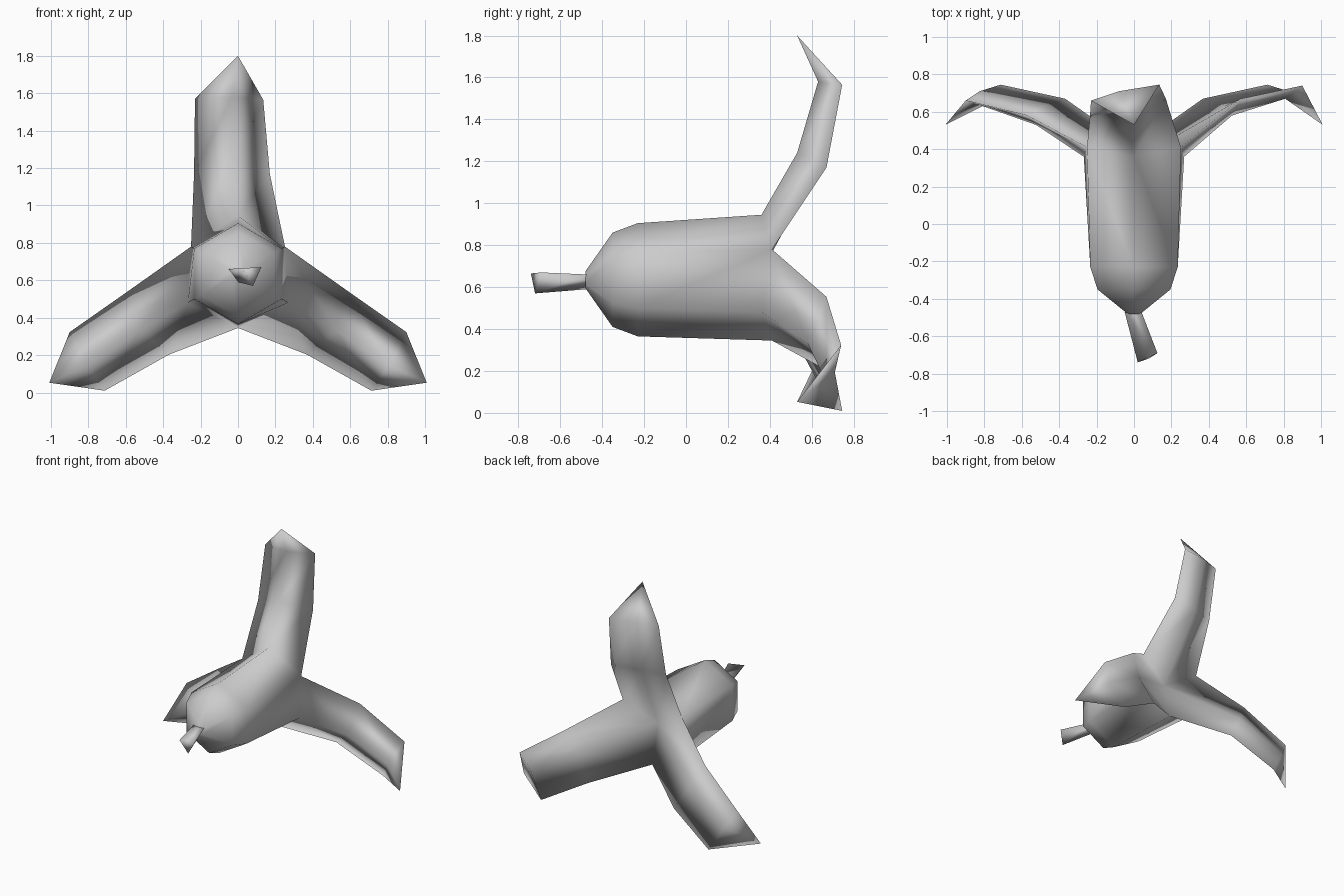
import bpy, bmesh, math
from mathutils import Vector

cube = bpy.data.objects.get("Cube")
if cube:
    bpy.data.objects.remove(cube, do_unlink=True)

AXIS_Z = 0.635

mat = bpy.data.materials.new("soft_grey")
mat.use_nodes = True
grey = (0.6, 0.6, 0.6, 1)
mat.diffuse_color = grey
mat.node_tree.nodes["Principled BSDF"].inputs["Base Color"].default_value = grey


def finish(bm, name):
    bmesh.ops.recalc_face_normals(bm, faces=bm.faces)
    mesh = bpy.data.meshes.new(name)
    bm.to_mesh(mesh)
    bm.free()
    mesh.materials.append(mat)
    for poly in mesh.polygons:
        poly.use_smooth = True
    obj = bpy.data.objects.new(name, mesh)
    bpy.context.collection.objects.link(obj)
    return obj


def polar(angle, side, radius, y):
    """Point from an outward direction, a sideways offset and a depth."""
    a = math.radians(angle)
    return Vector((radius * math.cos(a) + side * math.sin(a), y,
                   AXIS_Z + radius * math.sin(a) - side * math.cos(a)))


def bridge(bm, first, second):
    """Skin two closed rings of points, dropping repeated corners."""
    n = len(first)
    for i in range(n):
        j = (i + 1) % n
        corners = []
        for v in (first[i], first[j], second[j], second[i]):
            if v not in corners:
                corners.append(v)
        bm.faces.new(corners)


# Hexagonal body with a closed nose at the front
bm = bmesh.new()
rows = []
for y, radius in ((-0.48, 0.04), (-0.35, 0.225), (-0.23, 0.27)):
    rows.append([bm.verts.new(polar(90 + 60 * k, 0, radius, y)) for k in range(6)])
rim = []
for k in range(6):
    radius, y = (0.31, 0.36) if k % 2 == 0 else (0.29, 0.41)
    rim.append(bm.verts.new(polar(90 + 60 * k, 0, radius, y)))
rows.append(rim)
bm.faces.new(rows[0])
for a, b in zip(rows, rows[1:]):
    bridge(bm, a, b)

# Point at the back where the inner sides of the flaps meet
hub = bm.verts.new((0, 0.34, AXIS_Z))


# Three folded-back solid flaps grown from the rim
def flap(k, flip, shift, twist):
    angle = 90 + 60 * k
    ends = [rim[(k + 1) % 6], rim[k - 1]]
    if flip < 0:
        ends.reverse()
    ring = [ends[0], rim[k], ends[1], hub]
    # left edge, front ridge, right edge, back: side, radius, depth
    middle = ((-0.235, 0.535, 0.67 - 0.09 * twist), (-0.02, 0.605, 0.58 - 0.05 * twist),
              (0.17, 0.535, 0.67), (-0.06, 0.535, 0.63))
    outer = ((-0.23, 0.935, 0.74 - 0.08 * twist), (-0.03, 0.945, 0.67 - 0.04 * twist),
             (0.135, 0.93, 0.745), (-0.08, 0.935, 0.71))
    for section, slide in ((middle, 0.4 * shift), (outer, shift)):
        new = [bm.verts.new(polar(angle, flip * (s + slide), r, y)) for s, r, y in section]
        bridge(bm, ring, new)
        ring = new
    tip = bm.verts.new(polar(angle, 0, 1.165, 0.53))
    bridge(bm, ring, [tip] * 4)


flap(0, 1, 0, 1)
flap(2, -1, 0.05, 1)
flap(4, 1, 0.05, 0)
finish(bm, "body_and_flaps")

# Three-sided stem, bent to one side
bm = bmesh.new()
root = [bm.verts.new(p) for p in ((-0.05, -0.47, 0.66), (0.04, -0.47, 0.66), (0, -0.47, 0.59))]
end = [bm.verts.new(p) for p in ((0.02, -0.74, 0.665), (0.125, -0.69, 0.67), (0.08, -0.72, 0.57))]
bridge(bm, root, end)
bm.faces.new(end)
finish(bm, "stem")
